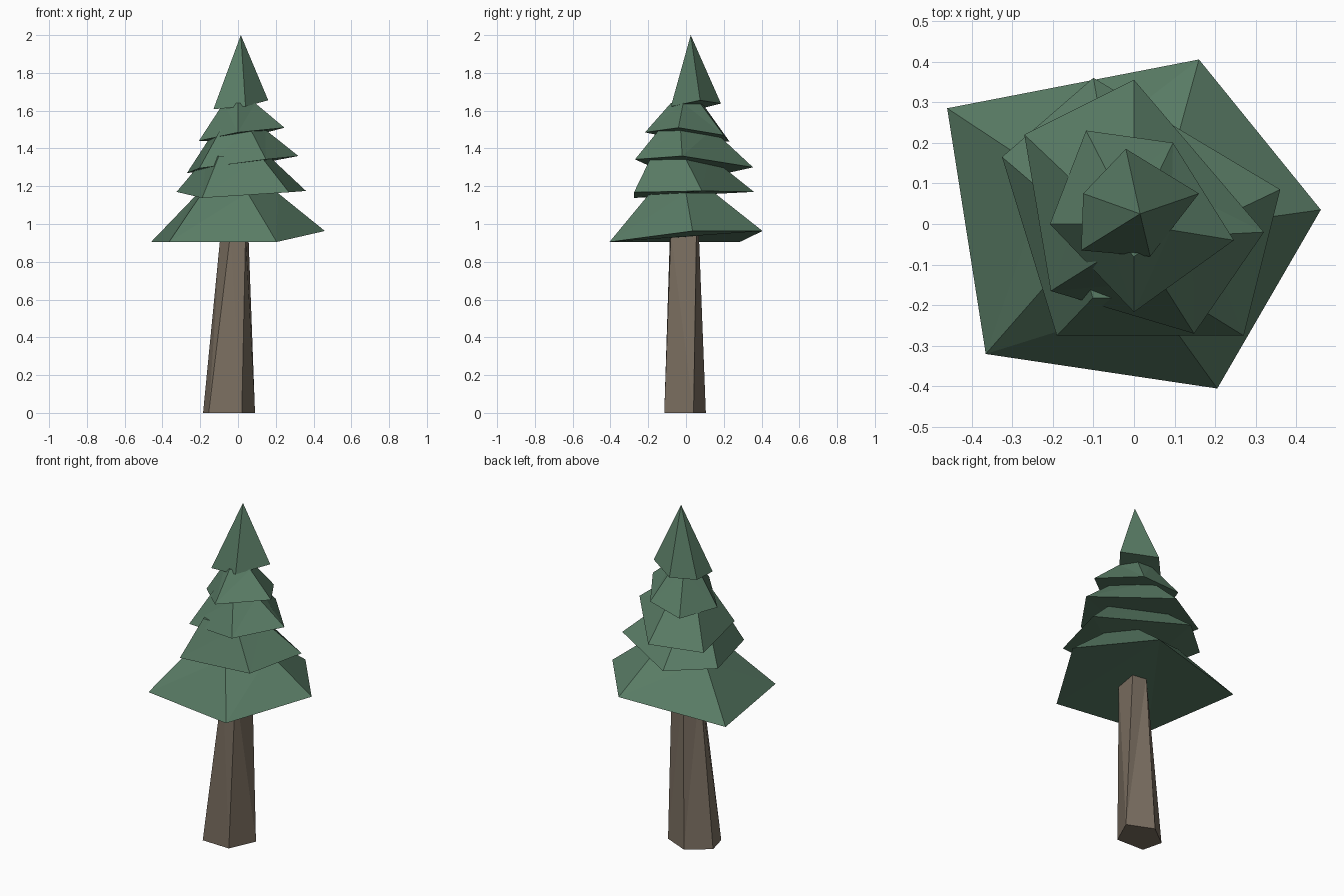
import bpy, bmesh

if "Cube" in bpy.data.objects:
    bpy.data.objects.remove(bpy.data.objects["Cube"])


def material(name, rgb):
    m = bpy.data.materials.new(name)
    m.diffuse_color = (*rgb, 1)
    m.use_nodes = True
    m.node_tree.nodes["Principled BSDF"].inputs["Base Color"].default_value = m.diffuse_color
    return m


def loft(name, lower, upper, mat):
    """Closed faceted shell between two rings; one upper point makes a cone."""
    bm = bmesh.new()
    lo = [bm.verts.new(p) for p in lower]
    up = [bm.verts.new(p) for p in upper]
    n = len(lo)
    for i in range(n):
        j = (i + 1) % n
        if len(up) == 1:
            bm.faces.new((lo[i], lo[j], up[0]))
        else:
            bm.faces.new((lo[i], lo[j], up[j], up[i]))
    caps = [bm.faces.new(lo[::-1])]
    if len(up) > 1:
        caps.append(bm.faces.new(up))
    # Twisted quads and tilted caps become flat triangles
    bmesh.ops.triangulate(bm, faces=bm.faces[:])
    bmesh.ops.recalc_face_normals(bm, faces=bm.faces[:])
    mesh = bpy.data.meshes.new(name)
    bm.to_mesh(mesh)
    bm.free()
    mesh.materials.append(mat)
    obj = bpy.data.objects.new(name, mesh)
    bpy.context.collection.objects.link(obj)
    return obj


def shrink(ring, s, dx, dy, z):
    """Smaller copy of a ring, shifted and placed at height z."""
    return [(x * s + dx, y * s + dy, z) for x, y, _ in ring]


bark = material("bark", (0.20, 0.16, 0.12))
needles = material("needles", (0.10, 0.20, 0.13))

# Leaning five-sided trunk
loft("trunk",
     [(-.155, -.11, 0), (.02, -.115, 0), (.09, .04, 0), (-.06, .105, 0), (-.185, .01, 0)],
     [(-.04, -.085, .95), (.04, -.08, .95), (.055, .055, .95), (-.03, .068, .95), (-.092, 0, .95)],
     bark)

# Wide bottom skirt of branches
loft("branches_bottom",
     [(-.365, -.32, .905), (.205, -.405, .905), (.46, .035, .963), (.16, .405, .963), (-.46, .285, .905)],
     [(-.19, -.12, 1.165), (.05, -.19, 1.165), (.21, 0, 1.165), (.09, .15, 1.165), (-.21, .12, 1.165)],
     needles)

# Three tilted middle tiers: lower ring, then scale, shift and height of the upper ring
tiers = [
    ("branches_lower_middle",
     [(-.19, -.275, 1.138), (.27, -.275, 1.168), (.36, .085, 1.175), (-.1, .36, 1.17), (-.325, .165, 1.17)],
     (.48, -.01, -.05, 1.36)),
    ("branches_middle",
     [(-.205, -.165, 1.295), (.148, -.27, 1.342), (.32, -.02, 1.36), (0, .355, 1.30), (-.27, .22, 1.27)],
     (.45, 0, -.02, 1.50)),
    ("branches_upper_middle",
     [(0, -.217, 1.485), (.246, -.04, 1.51), (.096, .20, 1.47), (-.118, .23, 1.437), (-.207, 0, 1.44)],
     (.37, 0, 0, 1.64)),
]
for name, ring, top in tiers:
    loft(name, ring, shrink(ring, *top), needles)

# Pointed tip
loft("branches_tip",
     [(-.13, -.065, 1.608), (.04, -.08, 1.622), (.16, .075, 1.655), (-.02, .185, 1.638), (-.125, .075, 1.61)],
     [(.015, .025, 2.0)], needles)
